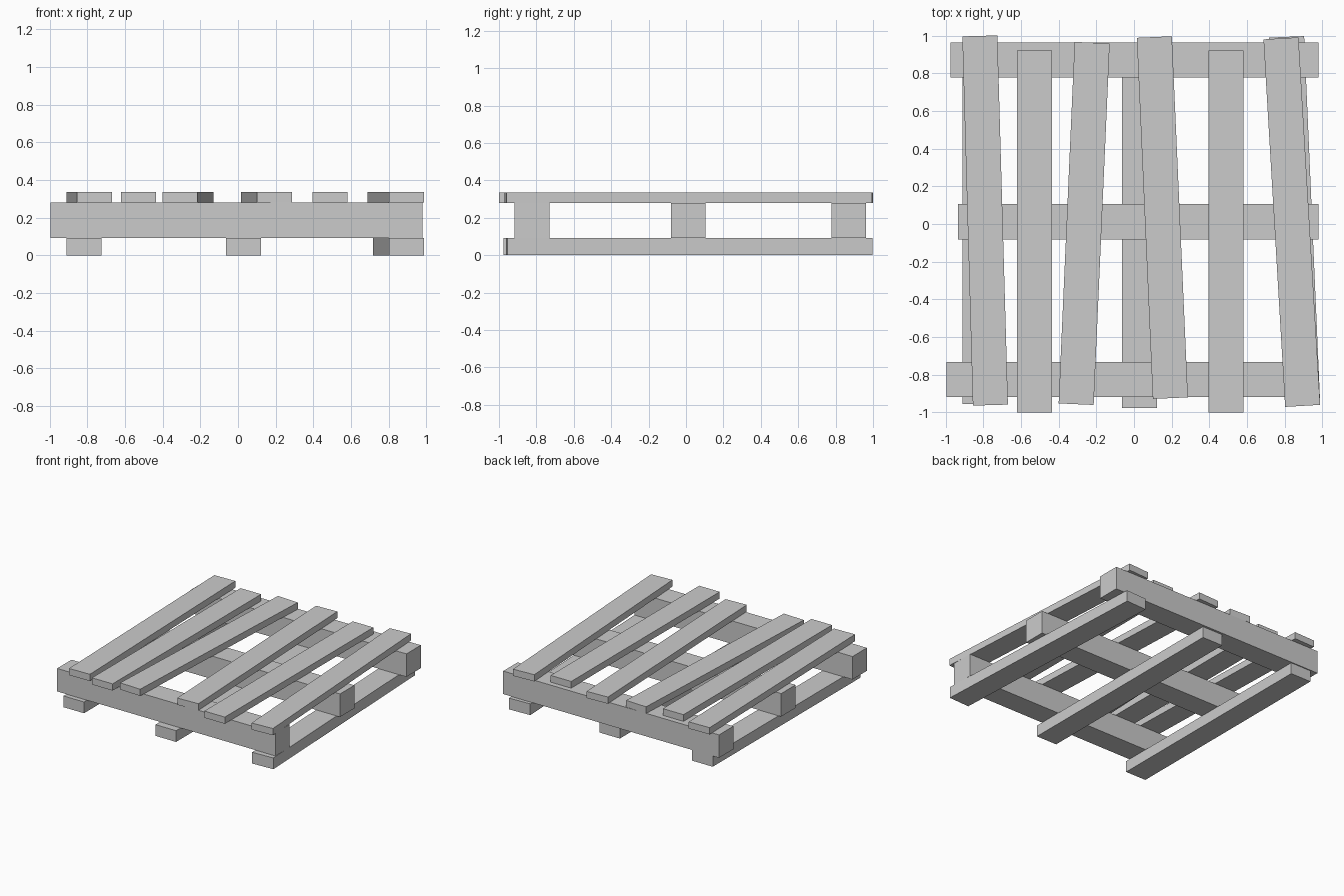
import bpy
from math import atan2
from mathutils import Vector

if "Cube" in bpy.data.objects:
    bpy.data.objects.remove(bpy.data.objects["Cube"])


def plank(name, start, end, width, z0, z1):
    """Box plank running between two end midpoints in plan."""
    a, b = Vector(start), Vector(end)
    mid, d = (a + b) / 2, b - a
    bpy.ops.mesh.primitive_cube_add(
        size=1, location=(mid.x, mid.y, (z0 + z1) / 2),
        rotation=(0, 0, atan2(d.y, d.x)))
    ob = bpy.context.object
    ob.name = name
    ob.scale = (d.length, width, z1 - z0)
    bpy.ops.object.transform_apply(location=False, rotation=False, scale=True)


W = 0.186

# Bottom runners, front to back
runners = {
    "left": ((-0.818, -0.955), (-0.818, 0.955)),
    "middle": ((0.03, -0.976), (0.03, 0.945)),
    "right": ((0.895, -0.958), (0.81, 0.993)),
}
for side, (a, b) in runners.items():
    plank(f"bottom_runner_{side}", a, b, W, 0.0, 0.092)

# Thick cross beams
beams = {
    "front": (-0.995, 0.98, -0.824),
    "middle": (-0.935, 0.98, 0.012),
    "back": (-0.973, 0.98, 0.870),
}
for side, (x0, x1, y) in beams.items():
    plank(f"cross_beam_{side}", (x0, y), (x1, y), W, 0.092, 0.28)

# Top deck slats, some nailed on crooked
slats = [
    ((-0.762, -0.961), (-0.818, 0.998)),
    ((-0.528, -1.0), (-0.528, 0.92)),
    ((-0.307, -0.956), (-0.222, 0.962)),
    ((0.193, -0.924), (0.108, 0.992)),
    ((0.488, -1.0), (0.488, 0.92)),
    ((0.895, -0.965), (0.78, 0.985)),
]
for i, (a, b) in enumerate(slats, 1):
    plank(f"deck_slat_{i}", a, b, W, 0.28, 0.335)
